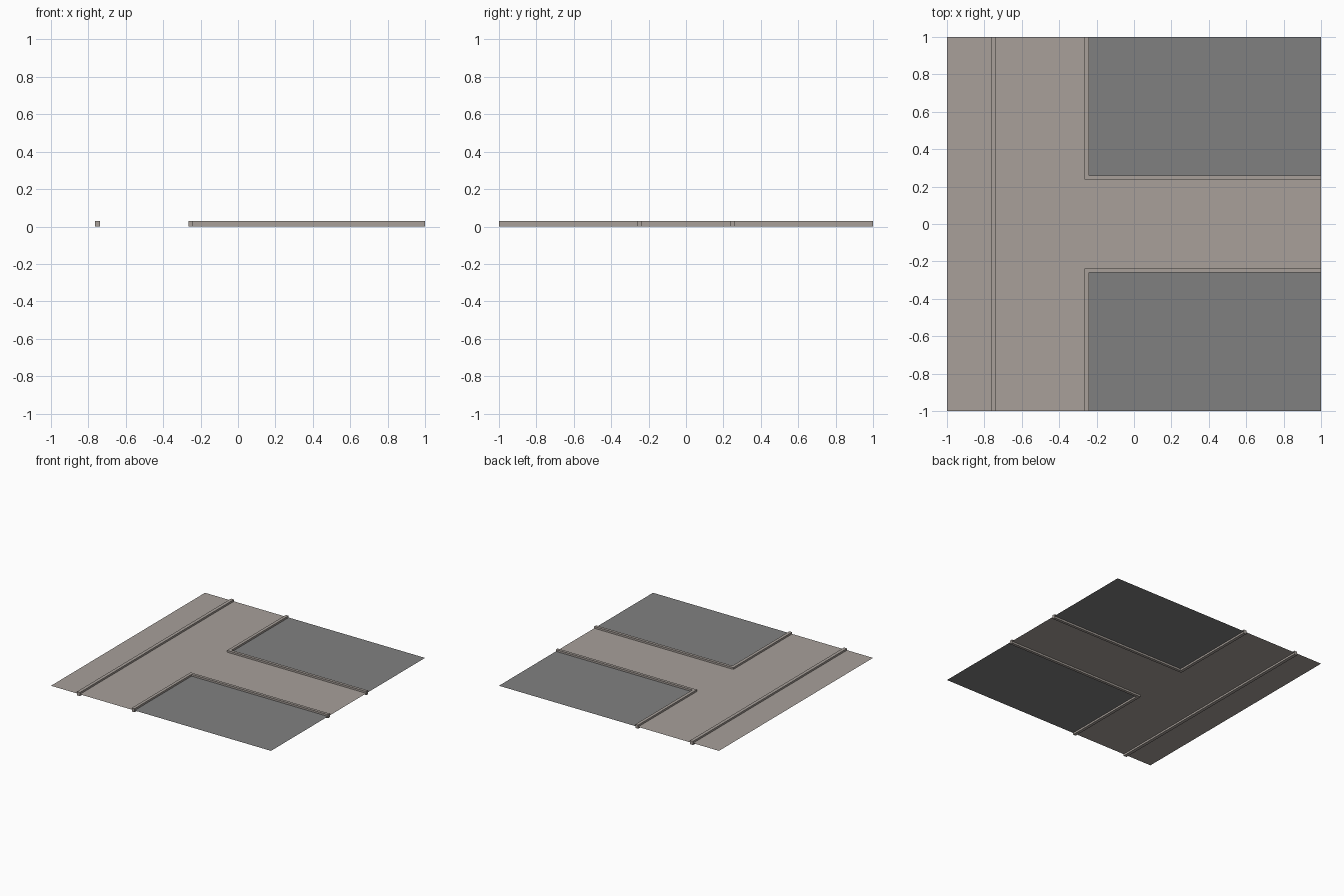
import bpy

if "Cube" in bpy.data.objects:
    bpy.data.objects.remove(bpy.data.objects["Cube"])

H = 0.03        # curb height
MID = H / 2     # ground sheet level


def srgb(r, g, b):
    f = lambda c: c / 12.92 if c <= 0.04045 else ((c + 0.055) / 1.055) ** 2.4
    return (f(r / 255), f(g / 255), f(b / 255), 1)


def material(name, colour):
    m = bpy.data.materials.new(name)
    m.diffuse_color = colour
    m.use_nodes = True
    m.node_tree.nodes["Principled BSDF"].inputs["Base Color"].default_value = m.diffuse_color
    return m


paving = material("warm grey paving", srgb(168, 160, 154))
asphalt = material("dark grey", srgb(128, 128, 128))


def make(name, verts, faces, mat):
    me = bpy.data.meshes.new(name)
    me.from_pydata(verts, [], faces)
    me.materials.append(mat)
    ob = bpy.data.objects.new(name, me)
    bpy.context.collection.objects.link(ob)


def sheet(name, outline, mat):
    make(name, [(x, y, MID) for x, y in outline], [range(len(outline))], mat)


def prism(name, outline, mat):
    n = len(outline)
    verts = [(x, y, z) for z in (0, H) for x, y in outline]
    faces = [list(range(n))[::-1], list(range(n, 2 * n))]
    faces += [(i, (i + 1) % n, (i + 1) % n + n, i + n) for i in range(n)]
    make(name, verts, faces, mat)


# T-shaped paving: long strip plus side branch
sheet("paving_strip", [(-1, -1), (-0.25, -1), (-0.25, 1), (-1, 1)], paving)
sheet("paving_branch", [(-0.25, -0.25), (1, -0.25), (1, 0.25), (-0.25, 0.25)], paving)

# Straight curb
prism("straight_curb", [(-0.764, -1), (-0.737, -1), (-0.737, 1), (-0.764, 1)], paving)

# Mirrored corner lots with L-shaped curbs
for side, s in (("back", 1), ("front", -1)):
    lot = [(-0.25, 0.25), (1, 0.25), (1, 1), (-0.25, 1)]
    curb = [(-0.265, 0.237), (1, 0.237), (1, 0.26), (-0.24, 0.26), (-0.24, 1), (-0.265, 1)]
    lot, curb = ([(x, y * s) for x, y in pts][::s] for pts in (lot, curb))
    sheet(side + "_lot", lot, asphalt)
    prism(side + "_corner_curb", curb, paving)
